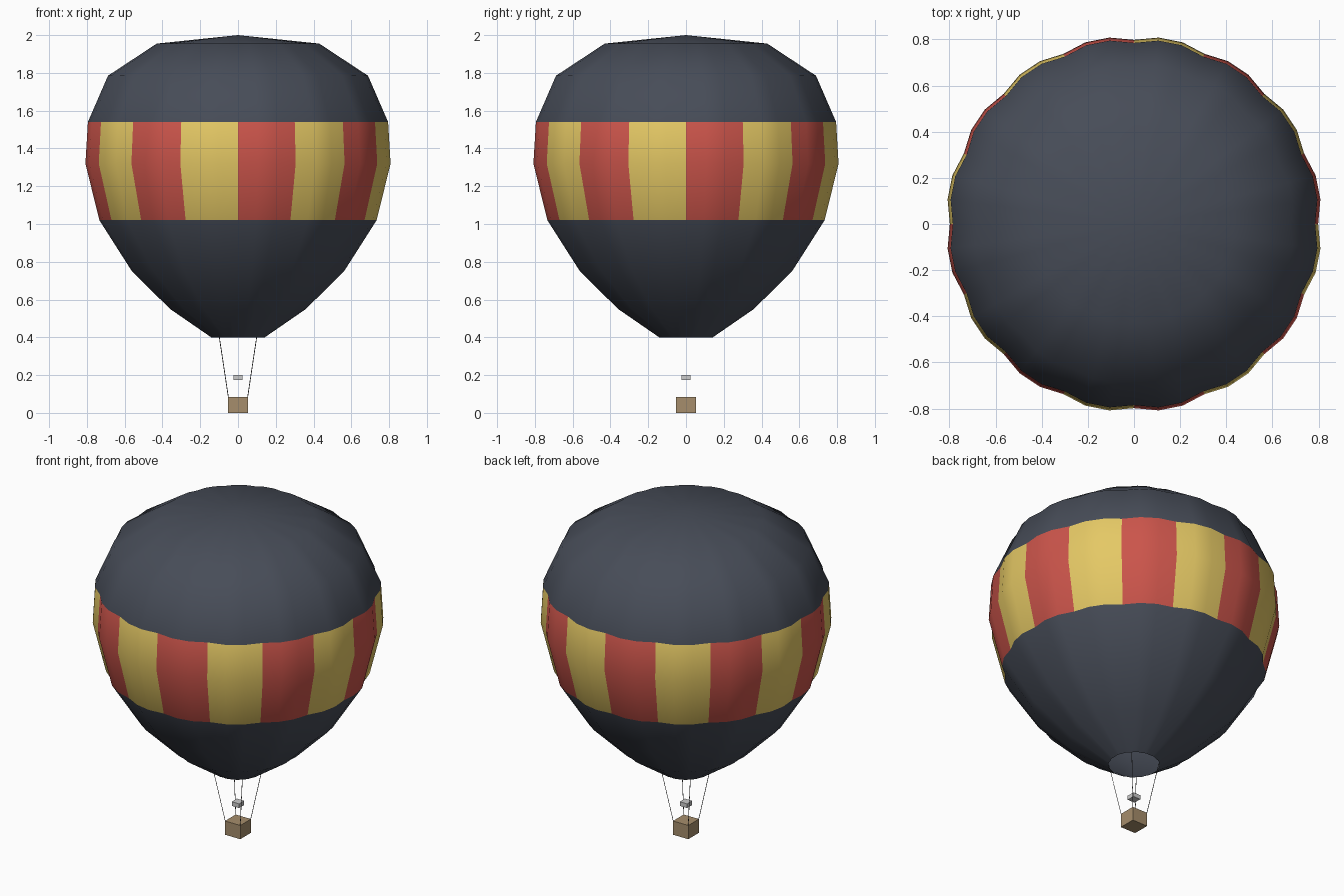
import bpy, bmesh
from math import sin, cos, radians, pi

if "Cube" in bpy.data.objects:
    bpy.data.objects.remove(bpy.data.objects["Cube"])


def material(name, rgb):
    m = bpy.data.materials.new(name)
    m.diffuse_color = (*rgb, 1)
    m.use_nodes = True
    m.node_tree.nodes["Principled BSDF"].inputs["Base Color"].default_value = m.diffuse_color
    return m


def make_object(name, bm, mats=()):
    me = bpy.data.meshes.new(name)
    bm.to_mesh(me)
    bm.free()
    for m in mats:
        me.materials.append(m)
    ob = bpy.data.objects.new(name, me)
    bpy.context.collection.objects.link(ob)
    return ob


navy = material("navy_fabric", (0.063, 0.073, 0.097))
red = material("red_fabric", (0.60, 0.09, 0.07))
yellow = material("yellow_fabric", (0.78, 0.58, 0.13))
wicker = material("wicker", (0.38, 0.27, 0.15))
rope = material("rope", (0.06, 0.06, 0.06))

# Envelope: 16 bulging gores, three facets each, open at the mouth
GORES, SUB = 16, 3
N = GORES * SUB
profile = [(0.14, 0.40), (0.355, 0.55), (0.555, 0.75), (0.725, 1.02),
           (0.798, 1.32), (0.785, 1.54), (0.68, 1.785), (0.425, 1.955)]
BAND = (3, 4)  # profile segments carrying the stripes
bm = bmesh.new()
rings = []
for r, z in profile:
    ring = []
    for i in range(N):
        a = 2 * pi * i / N
        rr = r if i % SUB == 0 else r * 1.021
        ring.append(bm.verts.new((rr * cos(a), rr * sin(a), z)))
    rings.append(ring)
apex = bm.verts.new((0, 0, 2))
for s in range(len(rings) - 1):
    lo, hi = rings[s], rings[s + 1]
    for i in range(N):
        j = (i + 1) % N
        f = bm.faces.new((lo[i], lo[j], hi[j], hi[i]))
        if s in BAND:
            f.material_index = 1 + (i // SUB) % 2
for i in range(N):
    bm.faces.new((rings[-1][i], rings[-1][(i + 1) % N], apex))
envelope = make_object("envelope", bm, (navy, red, yellow))
bpy.context.view_layer.objects.active = envelope
envelope.select_set(True)
bpy.ops.object.shade_smooth_by_angle(angle=radians(40))


# Basket and burner boxes
def box(name, size, z, mats=()):
    bm = bmesh.new()
    bmesh.ops.create_cube(bm, size=1)
    bmesh.ops.scale(bm, vec=size, verts=bm.verts)
    bmesh.ops.translate(bm, vec=(0, 0, z), verts=bm.verts)
    return make_object(name, bm, mats)


box("basket", (0.104, 0.104, 0.085), 0.0425, (wicker,))
box("burner", (0.05, 0.05, 0.026), 0.188)

# Four flat ropes from basket corners to the mouth
bm = bmesh.new()
W = 0.002
for sx in (-1, 1):
    for sy in (-1, 1):
        b, t = (sx * 0.051, sy * 0.051), (sx * 0.099, sy * 0.099)
        bm.faces.new([bm.verts.new(p) for p in (
            (b[0] - W, b[1], 0.083), (b[0] + W, b[1], 0.083),
            (t[0] + W, t[1], 0.402), (t[0] - W, t[1], 0.402))])
make_object("ropes", bm, (rope,))
